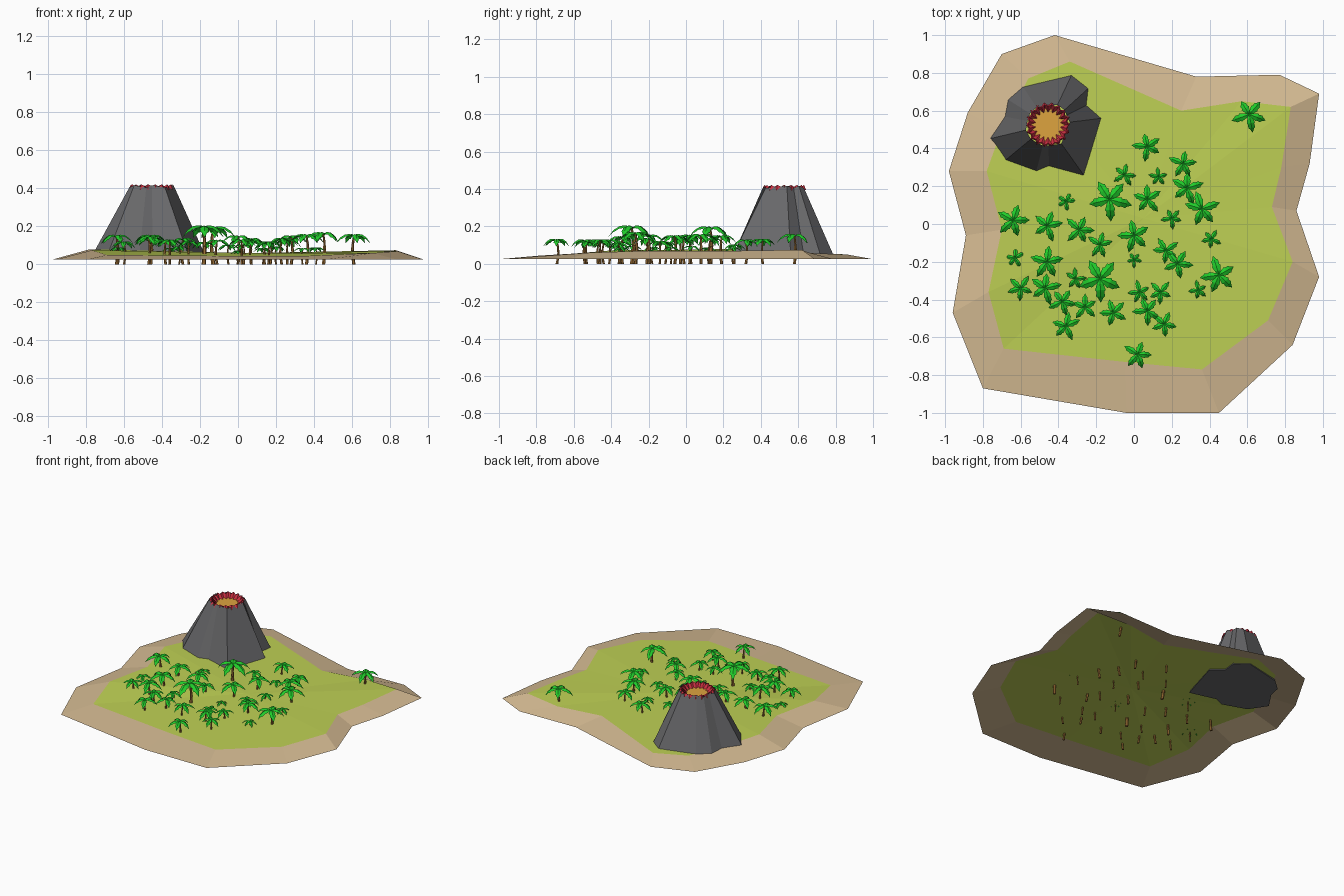
import bpy, bmesh, math, random
from mathutils import Vector

if "Cube" in bpy.data.objects:
    bpy.data.objects.remove(bpy.data.objects["Cube"])

random.seed(4)


def material(name, r, g, b):
    m = bpy.data.materials.new(name)
    lin = [((c / 255 + 0.055) / 1.055) ** 2.4 for c in (r, g, b)]
    m.diffuse_color = (*lin, 1)
    m.use_nodes = True
    m.node_tree.nodes["Principled BSDF"].inputs["Base Color"].default_value = m.diffuse_color
    return m


SAND = material("sand", 212, 186, 146)
GRASS = material("grass", 190, 208, 84)
ROCK = material("rock", 104, 104, 106)
RED = material("hot_rock", 205, 48, 66)
LAVA = material("lava", 222, 164, 62)
LEAF = material("leaf_green", 32, 205, 42)
BARK = material("bark", 158, 112, 54)


def make_mesh(name, verts, faces, mats, indices=None, fix_normals=False):
    me = bpy.data.meshes.new(name)
    me.from_pydata([tuple(v) for v in verts], [], faces)
    for m in mats:
        me.materials.append(m)
    for i, p in enumerate(me.polygons):
        p.material_index = indices[i] if indices else 0
    if fix_normals:
        bm = bmesh.new()
        bm.from_mesh(me)
        bmesh.ops.recalc_face_normals(bm, faces=bm.faces)
        bm.to_mesh(me)
        bm.free()
    return me


def place(name, me, loc=(0, 0, 0), scale=1.0, turn=0.0):
    ob = bpy.data.objects.new(name, me)
    ob.location, ob.scale, ob.rotation_euler = loc, (scale,) * 3, (0, 0, turn)
    bpy.context.collection.objects.link(ob)
    return ob


def bridge(a, b, n):
    """Quads joining two rings of n points that start at indices a and b."""
    return [(a + i, a + (i + 1) % n, b + (i + 1) % n, b + i) for i in range(n)]


# Island: sandy shore sloping up to a grass plateau (clockwise outlines)
shore = [(-.42, 1), (.33, .78), (.77, .79), (.98, .69), (.93, .32), (.86, .07),
         (.98, -.28), (.84, -.64), (.45, -1), (-.04, -1), (-.80, -.87), (-.96, -.47),
         (-.89, -.06), (-.98, .28), (-.88, .59), (-.70, .90)]
plateau = [(-.34, .86, .05), (.25, .60, .06), (.57, .65, .062), (.83, .62, .075),
           (.78, .30, .07), (.73, .09, .068), (.84, -.20, .07), (.71, -.51, .06),
           (.36, -.77, .045), (-.05, -.73, .045), (-.69, -.66, .05), (-.77, -.36, .075),
           (-.70, -.03, .075), (-.78, .28, .08), (-.70, .50, .07), (-.56, .77, .055)]
n = len(shore)
outer = [(x, y, .025) for x, y in shore]
place("sand_shore", make_mesh("sand_shore", outer + plateau,
                              [f[::-1] for f in bridge(0, n, n)], [SAND]))
place("grass_plateau", make_mesh("grass_plateau", plateau + [(.05, .03, .06)],
                                 [((i + 1) % n, i, n) for i in range(n)], [GRASS]))

# Volcano cone: irregular gullied base rising to a round rim
base = [(-.33, .79), (-.24, .72), (-.25, .63), (-.17, .56), (-.26, .25), (-.45, .30),
        (-.52, .27), (-.69, .33), (-.77, .45), (-.69, .57), (-.67, .66), (-.59, .73)]
n = len(base)
mid = Vector((-.455, .525, 0))
foot = [(x, y, .043) for x, y in base]
rim = []
for i, (x, y) in enumerate(base):
    d = (Vector((x, y, 0)) - mid)
    r = .085 + .11 * d.length
    p = mid + d.normalized() * r
    rim.append((p.x, p.y, .405 + .012 * (i % 2)))
place("volcano_cone", make_mesh("volcano_cone", foot + rim,
                                bridge(0, n, n) + [tuple(range(n))], [ROCK], None, False))
bm = bmesh.new()
cone = bpy.data.objects["volcano_cone"].data
bm.from_mesh(cone)
bmesh.ops.recalc_face_normals(bm, faces=bm.faces)
if max(bm.faces, key=lambda f: len(f.verts)).normal.z > 0:
    bmesh.ops.reverse_faces(bm, faces=bm.faces)
bm.to_mesh(cone)
bm.free()


def ring(count, radii, heights):
    return [(mid.x + radii[i % 2] * math.cos(math.tau * i / count),
             mid.y + radii[i % 2] * math.sin(math.tau * i / count),
             heights[i % 2]) for i in range(count)]


# Crater: jagged glowing rim around a flat lava pool
k = 36
place("crater_rim", make_mesh("crater_rim",
      ring(k, (.120, .104), (.392, .412)) + ring(k, (.108, .098), (.422, .408))
      + ring(k, (.086, .066), (.380, .386)),
      bridge(0, k, k) + bridge(k, 2 * k, k), [RED]))
place("lava_pool", make_mesh("lava_pool", ring(k, (.090, .090), (.386, .386)),
                             [tuple(range(k))], [LAVA]))


# Palm: leaning ringed trunk with five folded, drooping fronds (unit reach)
def palm_mesh(name):
    verts, faces, idx = [], [], []
    sides = 6
    lean = random.uniform(0, math.tau)
    profile = [(0, .10), (.4, .085), (.42, .10), (.8, .075), (.82, .09),
               (1.2, .06), (1.22, .075), (1.62, .05)]
    for z, r in profile:
        off = .10 * math.sin(math.pi * z / 1.62)
        for s in range(sides):
            a = math.tau * s / sides
            verts.append((off * math.cos(lean) + r * math.cos(a),
                          off * math.sin(lean) + r * math.sin(a), z))
    for j in range(len(profile) - 1):
        faces += bridge(j * sides, (j + 1) * sides, sides)
    faces += [tuple(range(sides))[::-1]]
    idx = [0] * len(faces)

    stations = [(0, .07, 1.62), (.22, .15, 1.74), (.48, .24, 1.72), (.54, .18, 1.69),
                (.74, .20, 1.56), (.79, .13, 1.51), (1.0, .01, 1.22)]
    for leaf in range(5):
        a = math.tau * leaf / 5 + random.uniform(-.2, .2)
        reach = random.uniform(.88, 1.1)
        u = Vector((math.cos(a), math.sin(a), 0))
        v = Vector((-u.y, u.x, 0))
        start = len(verts)
        for d, w, z in stations:
            rib = u * d * reach + Vector((0, 0, z))
            drop = Vector((0, 0, -.5 * w))
            verts += [rib - v * w + drop, rib, rib + v * w + drop]
        for j in range(len(stations) - 1):
            b = start + 3 * j
            faces += [(b, b + 3, b + 4, b + 1), (b + 1, b + 4, b + 5, b + 2)]
            idx += [1, 1]
    return make_mesh(name, verts, faces, [BARK, LEAF], idx)


kinds = [palm_mesh("palm_%s" % s) for s in ("a", "b", "c", "d")]

# Grove: x, y and frond reach of every palm
grove = [(.61, .58, .092), (.07, .41, .077), (-.05, .26, .06), (.13, .25, .05),
         (.26, .32, .075), (.28, .19, .088), (.36, .08, .092), (-.13, .13, .115),
         (.07, .13, .08), (.20, .03, .055), (-.36, .12, .05), (-.64, .02, .09),
         (-.46, -.01, .082), (-.29, -.03, .08), (-.18, -.11, .068), (0, -.06, .088),
         (0, -.19, .042), (.41, -.08, .052), (.17, -.14, .07), (.23, -.21, .08),
         (.45, -.27, .098), (.34, -.35, .05), (-.63, -.18, .052), (-.46, -.20, .09),
         (-.60, -.34, .07), (-.47, -.34, .085), (-.31, -.29, .055), (-.18, -.29, .118),
         (-.38, -.41, .075), (-.26, -.44, .07), (-.36, -.54, .075), (-.11, -.47, .075),
         (.03, -.36, .06), (.14, -.36, .065), (.07, -.46, .075), (.16, -.53, .07),
         (.02, -.69, .077)]
for i, (x, y, r) in enumerate(grove):
    place("palm_tree_%02d" % (i + 1), kinds[i % 4], (x, y, 0), r, random.uniform(0, math.tau))
